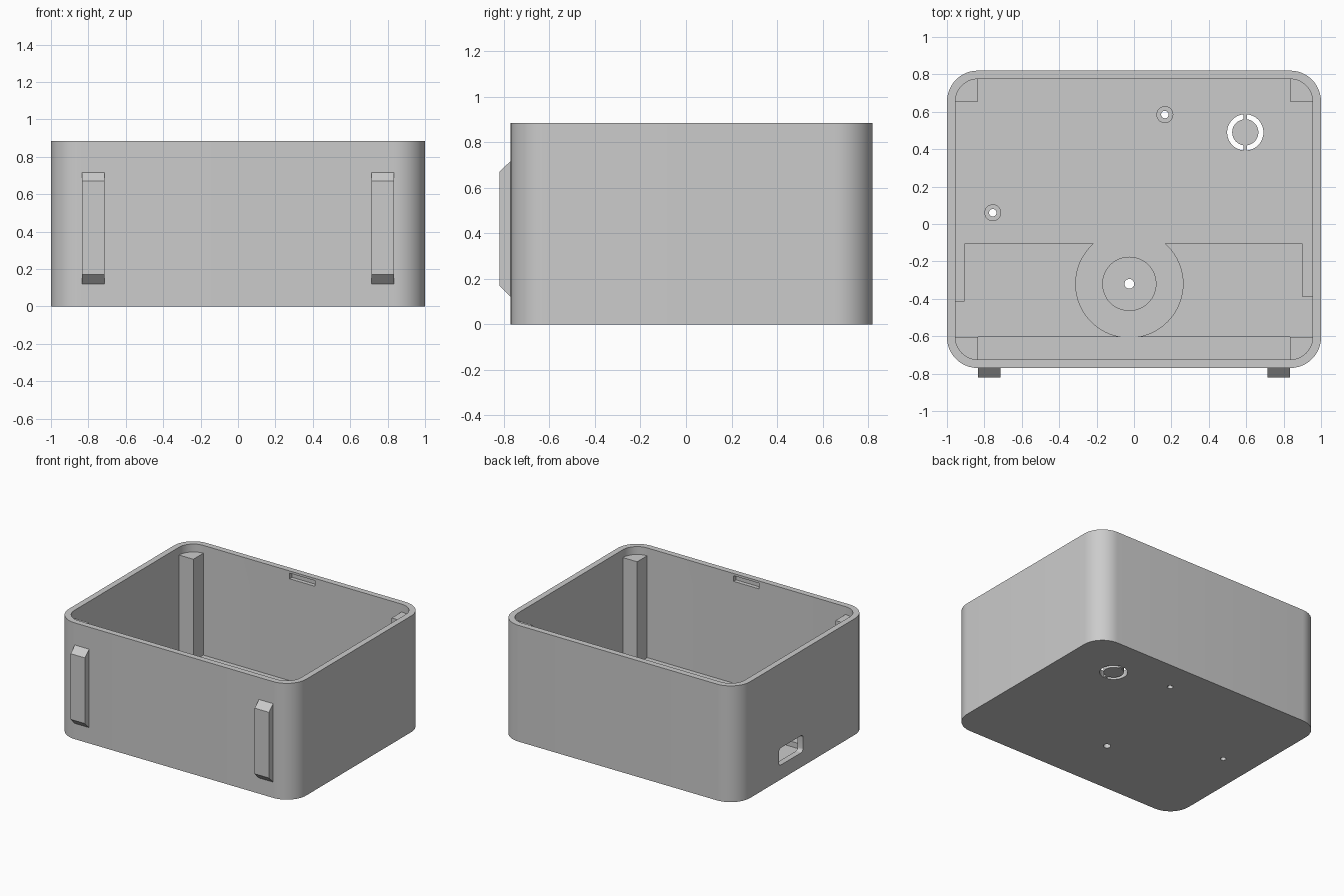
import bpy, bmesh
from math import pi, cos, sin

old = bpy.data.objects.get("Cube")
if old:
    bpy.data.objects.remove(old, do_unlink=True)

grey = bpy.data.materials.new("matte_grey")
grey.use_nodes = True
grey.diffuse_color = (0.6, 0.6, 0.6, 1)
grey.node_tree.nodes["Principled BSDF"].inputs["Base Color"].default_value = (0.6, 0.6, 0.6, 1)

HEIGHT, FLOOR, WALL, RADIUS = 0.885, 0.05, 0.045, 0.165
X, FRONT, BACK = 1.0, -0.77, 0.82
INNER_X, INNER_FRONT, INNER_BACK = X - WALL, FRONT + WALL, BACK - WALL


def prism(name, points, low, high, axis="z"):
    """Extrude a 2D outline along z, or a (y, z) outline along x."""
    bm = bmesh.new()
    place = (lambda a, b: (a, b, low)) if axis == "z" else (lambda a, b: (low, a, b))
    face = bm.faces.new([bm.verts.new(place(a, b)) for a, b in points])
    top = bmesh.ops.extrude_face_region(bm, geom=[face])["geom"]
    shift = (0, 0, high - low) if axis == "z" else (high - low, 0, 0)
    bmesh.ops.translate(bm, vec=shift, verts=[v for v in top if isinstance(v, bmesh.types.BMVert)])
    bmesh.ops.recalc_face_normals(bm, faces=bm.faces)
    mesh = bpy.data.meshes.new(name)
    bm.to_mesh(mesh)
    bm.free()
    mesh.materials.append(grey)
    obj = bpy.data.objects.new(name, mesh)
    bpy.context.collection.objects.link(obj)
    return obj


def arc(cx, cy, r, start, sweep, steps):
    return [(cx + r * cos(start + sweep * i / steps), cy + r * sin(start + sweep * i / steps))
            for i in range(steps + 1)]


def rect(x0, x1, y0, y1):
    return [(x0, y0), (x1, y0), (x1, y1), (x0, y1)]


def rounded(x0, x1, y0, y1, r, steps=12):
    corners = [(x1 - r, y1 - r), (x0 + r, y1 - r), (x0 + r, y0 + r), (x1 - r, y0 + r)]
    return [p for i, (cx, cy) in enumerate(corners) for p in arc(cx, cy, r, i * pi / 2, pi / 2, steps)]


def disc(name, cx, cy, r, low, high, sides=48):
    return prism(name, arc(cx, cy, r, 0, 2 * pi, sides)[:-1], low, high)


def cut(target, cutter):
    mod = target.modifiers.new("cut", "BOOLEAN")
    mod.operation, mod.solver, mod.object = "DIFFERENCE", "EXACT", cutter
    bpy.context.view_layer.objects.active = target
    bpy.ops.object.modifier_apply(modifier=mod.name)
    bpy.data.objects.remove(cutter, do_unlink=True)


# Open case with rounded corners
case = prism("case", rounded(-X, X, FRONT, BACK, RADIUS), 0, HEIGHT)
cut(case, prism("cavity", rounded(-INNER_X, INNER_X, INNER_FRONT, INNER_BACK, RADIUS - WALL), FLOOR, 1))

# Snap pockets inside the front and back walls
for y0, y1 in ((INNER_FRONT - 0.03, INNER_FRONT + 0.02), (INNER_BACK - 0.02, INNER_BACK + 0.03)):
    cut(case, prism("pocket", rect(-0.107, 0.107, y0, y1), 0.825, 0.868))

# Cable port through the side wall
cut(case, prism("port", rounded(0.02, 0.31, 0.11, 0.24, 0.025, 6), -1.1, -0.9, "x"))

# Mounting bosses with screw holes through the floor
for name, x, y, r, hole in (("centre_boss", -0.025, -0.32, 0.145, 0.026),
                            ("back_boss", 0.165, 0.585, 0.045, 0.02),
                            ("side_boss", -0.755, 0.06, 0.045, 0.02)):
    boss = disc(name, x, y, r, FLOOR - 0.01, FLOOR + 0.025)
    for part in (case, boss):
        cut(part, disc("drill", x, y, hole, -0.1, 0.3, 24))

# Ring opening in the floor: button disc held by a narrow bridge
cut(case, disc("ring_hole", 0.595, 0.49, 0.097, -0.1, 0.3))
disc("button_disc", 0.595, 0.49, 0.07, 0, FLOOR)
prism("button_bridge", rect(0.585, 0.605, 0.39, 0.59), 0, FLOOR)

# Raised floor plate with a round clearance and side notches
E = INNER_X + 0.01
plate = prism("raised_plate", [(-E, -0.605), (E, -0.605), (E, -0.387), (0.9, -0.387), (0.9, -0.105),
                               (-0.905, -0.105), (-0.905, -0.413), (-E, -0.413)],
              FLOOR - 0.01, FLOOR + 0.04)
cut(plate, disc("clearance", -0.025, -0.32, 0.287, 0, 0.3, 64))

# Corner posts that follow the inner corner curve
R = RADIUS - WALL
for side, sx in (("left", 1), ("right", -1)):
    for end, sy, wall in (("front", -1, INNER_FRONT), ("back", 1, INNER_BACK)):
        cx, cy = sx * (INNER_X - R), wall - sy * R
        curve = [(cx + sx * a, cy + sy * b) for a, b in arc(0, 0, R + 0.005, 0, pi / 2, 12)]
        prism(f"{end}_{side}_post", [(cx, cy)] + curve, FLOOR - 0.01, 0.825)

# Chamfered clip rails on the front
for side, x in (("left", 0.775), ("right", -0.775)):
    prism(f"{side}_clip", [(FRONT + 0.01, 0.12), (FRONT, 0.12), (-0.82, 0.17), (-0.82, 0.67),
                           (FRONT, 0.717), (FRONT + 0.01, 0.717)], x - 0.06, x + 0.06, "x")

# Smooth the curves, keep the edges sharp
bpy.ops.object.select_all(action="DESELECT")
for obj in bpy.context.collection.objects:
    if obj.type == "MESH" and grey.name in obj.data.materials:
        obj.select_set(True)
        bpy.context.view_layer.objects.active = obj
bpy.ops.object.shade_smooth_by_angle(angle=pi / 6)
